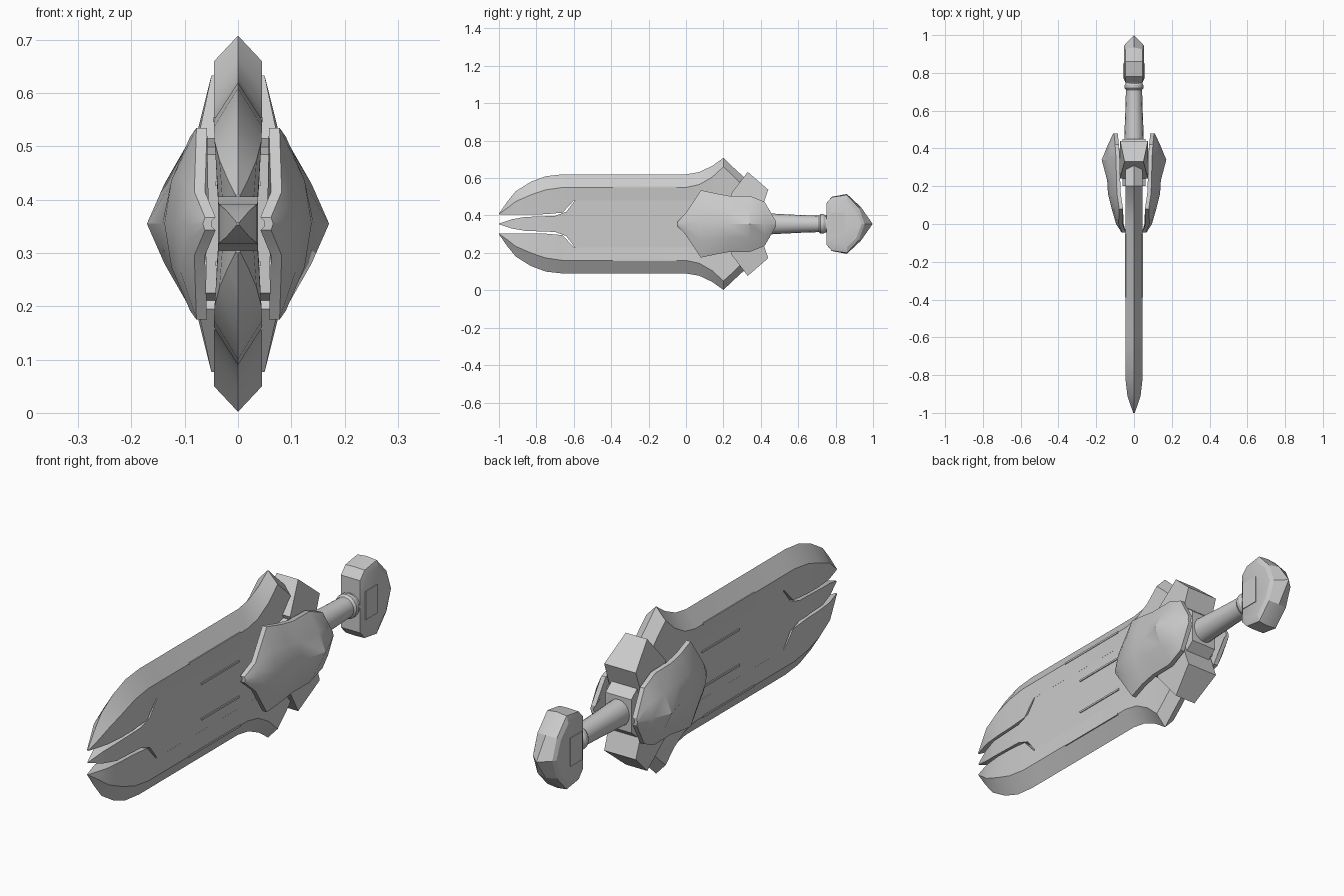
import bpy, bmesh, math

if "Cube" in bpy.data.objects:
    bpy.data.objects.remove(bpy.data.objects["Cube"])

C = 0.355  # height of the sword's long axis


def loft(name, rings, angle=30):
    """Skin a list of equal-length closed rings of (x, y, z offset) and cap both ends."""
    bm = bmesh.new()
    rows = [[bm.verts.new((x, y, z + C)) for x, y, z in r] for r in rings]
    n = len(rows[0])
    for a, b in zip(rows, rows[1:]):
        for i in range(n):
            j = (i + 1) % n
            bm.faces.new((a[i], a[j], b[j], b[i]))
    bm.faces.new(rows[0])
    bm.faces.new(rows[-1])
    bmesh.ops.remove_doubles(bm, verts=bm.verts, dist=0.0003)
    bmesh.ops.recalc_face_normals(bm, faces=bm.faces)
    me = bpy.data.meshes.new(name)
    bm.to_mesh(me)
    bm.free()
    ob = bpy.data.objects.new(name, me)
    bpy.context.collection.objects.link(ob)
    bpy.context.view_layer.objects.active = ob
    ob.select_set(True)
    bpy.ops.object.shade_smooth_by_angle(angle=math.radians(angle))
    ob.select_set(False)
    return ob


def slab(name, layers):
    """Stack of (x, [(y, z), ...]) outlines."""
    return loft(name, [[(x, y, z) for y, z in o] for x, o in layers], 20)


def box(name, hx, y0, y1, z0, z1):
    o = [(y0, z0), (y1, z0), (y1, z1), (y0, z1)]
    return slab(name, [(-hx, o), (hx, o)])


def both(half):
    """Mirror a half outline across the long axis."""
    return half + [(y, -z) for y, z in reversed(half) if abs(z) > 1e-6]


# Blade rims: y, edge width, bevel width, half thickness, inner width
rim = [(-1, .055, .053, .004, .05), (-.955, .12, .085, .02, .05),
       (-.91, .175, .12, .035, .05), (-.83, .225, .155, .044, .05),
       (-.75, .255, .182, .045, .052), (-.66, .265, .195, .045, .06),
       (-.6, .265, .195, .045, .125), (0, .265, .195, .045, .125),
       (.07, .277, .21, .045, .125), (.14, .31, .25, .045, .125),
       (.2, .353, .305, .045, .125), (.25, .305, .26, .045, .125),
       (.31, .25, .2, .045, .125)]
for s, side in ((1, "upper"), (-1, "lower")):
    loft("blade_rim_" + side, [
        [(0, y, s * w), (t, y, s * b), (t * .85, y, s * i),
         (-t * .85, y, s * i), (-t, y, s * b)] for y, w, b, t, i in rim])

# Blade core with a pointed middle prong: y, width, half thickness
core = [(-1, .002, .002), (-.93, .025, .022), (-.86, .037, .036), (-.7, .043, .038),
        (-.64, .065, .038), (-.59, .13, .038), (.3, .13, .038)]
loft("blade_core", [[(t, y, w), (t, y, -w), (-t, y, -w), (-t, y, w)] for y, w, t in core])

# Thin engraved ridges on the blade
for k, (z, y0, hx) in enumerate([(.075, -.3, .042), (-.075, -.3, .042),
                                 (.195, -.39, .047), (-.195, -.39, .047)]):
    box("blade_ridge_%d" % k, hx, y0, -.05, z - .004, z + .004)

# Guard arms: tapered angled blocks
arm = [(.24, .16), (.33, .278), (.44, .183), (.40, .07), (.28, .07)]
for s, side in ((1, "upper"), (-1, "lower")):
    def wide(y, z):
        return .05 + .025 * min(1, max(0, (.278 - z) / .1))
    loft("guard_arm_" + side, [[(k * wide(y, z), y, s * z) for y, z in arm]
                               for k in (-1, 1)], 20)

# Guard hub and shield mount
hub = both([(.2, .13), (.33, .17), (.45, .07)])
slab("guard_hub", [(-.06, hub), (.06, hub)])
box("shield_mount", .1, .3, .4, -.07, .07)

# Side shields: y, width, edge x, middle x, crest x, inner x
shield = [(-.045, .012, .062, .064, .066, .05), (0, .06, .082, .09, .095, .055),
          (.08, .18, .078, .108, .118, .062), (.16, .163, .09, .125, .138, .085),
          (.23, .15, .093, .126, .142, .085), (.34, .15, .095, .138, .171, .09),
          (.42, .118, .1, .125, .138, .09), (.48, .015, .106, .108, .11, .095)]
for s, side in ((1, "right"), (-1, "left")):
    loft("shield_" + side, [
        [(s * e, y, w), (s * m, y, w * .5), (s * c, y, 0), (s * m, y, -w * .5),
         (s * e, y, -w), (s * (e - .02), y, -w), (s * n, y, -w * .4),
         (s * n, y, w * .4), (s * (e - .02), y, w)]
        for y, w, e, m, c, n in shield], 25)

# Grip with a collar ring
grip = [(.42, .052, .058), (.5, .05, .053), (.62, .045, .047), (.71, .043, .044),
        (.72, .05, .052), (.735, .05, .052), (.745, .044, .046), (.8, .046, .05)]
loft("grip", [[(rx * math.cos(a), y, rz * math.sin(a))
               for a in [math.tau * i / 16 for i in range(16)]] for y, rx, rz in grip])

# Pommel: faceted disc with a ridged back edge and raised faces
face = both([(.765, .07), (.785, .115), (.86, .125), (.91, .075), (.94, 0)])
body = both([(.75, .11), (.78, .143), (.86, .155), (.925, .085), (.955, 0)])
edge = both([(.75, .11), (.78, .145), (.86, .16), (.935, .09), (.998, 0)])
slab("pommel", [(-.054, face), (-.045, body), (0, edge), (.045, body), (.054, face)])
box("pommel_collar", .057, .77, .85, -.06, .06)
